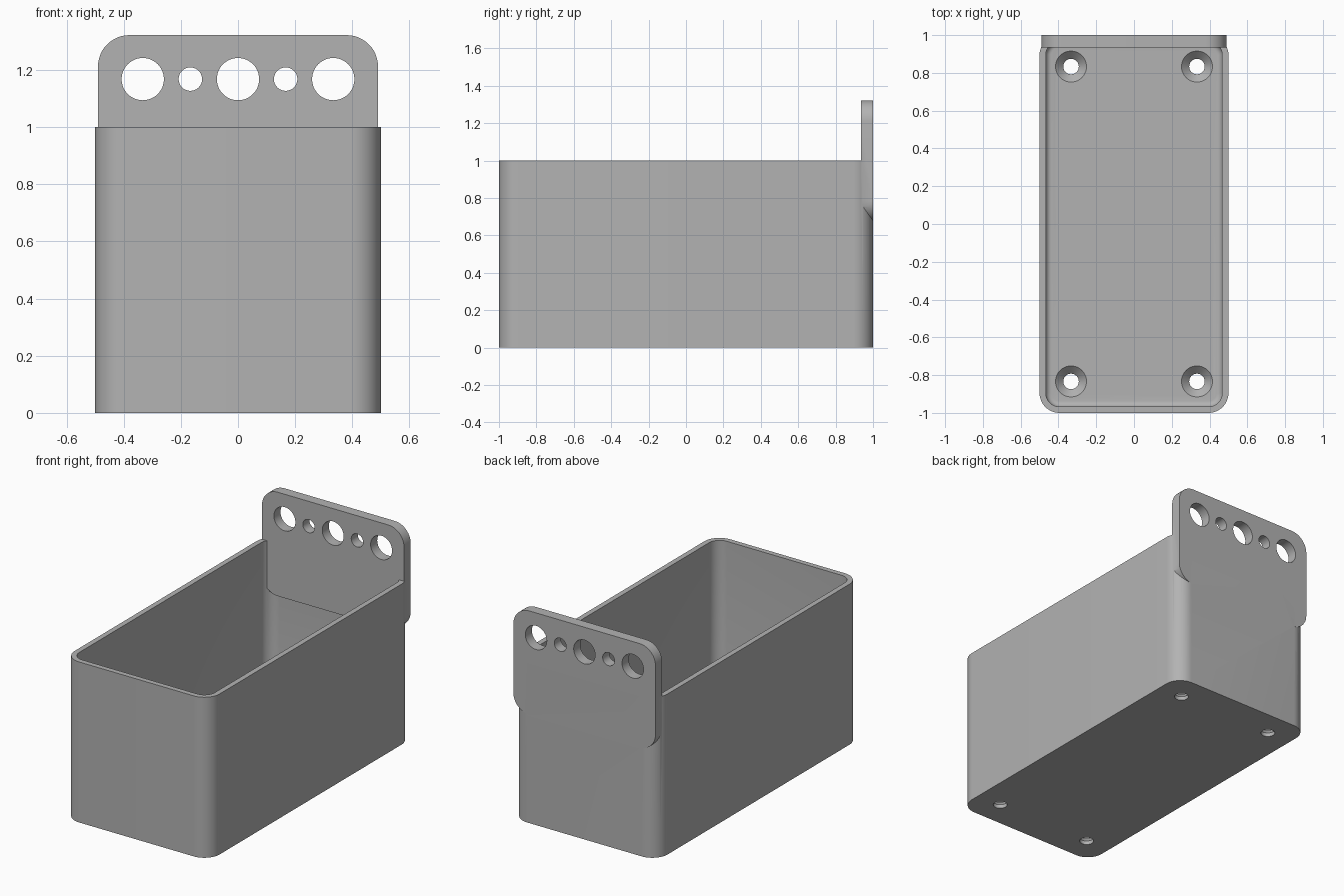
import bpy, bmesh, math

if "Cube" in bpy.data.objects:
    bpy.data.objects.remove(bpy.data.objects["Cube"])

grey = bpy.data.materials.new("warm_grey")
grey.diffuse_color = (0.45, 0.45, 0.45, 1)
grey.use_nodes = True
grey.node_tree.nodes["Principled BSDF"].inputs["Base Color"].default_value = grey.diffuse_color


def rounded_rect(hx, hy, r, n=12):
    """Outline of a rounded rectangle, counter-clockwise."""
    pts = []
    for k, (sx, sy) in enumerate([(1, 1), (-1, 1), (-1, -1), (1, -1)]):
        for i in range(n + 1):
            a = math.pi / 2 * (k + i / n)
            pts.append((sx * (hx - r) + r * math.cos(a), sy * (hy - r) + r * math.sin(a)))
    return pts


def circle(r, n=48):
    return [(r * math.cos(2 * math.pi * i / n), r * math.sin(2 * math.pi * i / n)) for i in range(n)]


def loft(name, layers):
    """Closed solid through stacked outlines given as (outline, z)."""
    bm = bmesh.new()
    rings = [[bm.verts.new((x, y, z)) for x, y in pts] for pts, z in layers]
    for a, b in zip(rings, rings[1:]):
        for i in range(len(a)):
            j = (i + 1) % len(a)
            bm.faces.new((a[i], a[j], b[j], b[i]))
    bm.faces.new(rings[0][::-1])
    bm.faces.new(rings[-1])
    bmesh.ops.recalc_face_normals(bm, faces=bm.faces)
    mesh = bpy.data.meshes.new(name)
    bm.to_mesh(mesh)
    bm.free()
    ob = bpy.data.objects.new(name, mesh)
    bpy.context.collection.objects.link(ob)
    mesh.materials.append(grey)
    return ob


def combine(target, tool, operation):
    """Apply a boolean and discard the tool."""
    mod = target.modifiers.new("combine", 'BOOLEAN')
    mod.operation, mod.object, mod.solver = operation, tool, 'EXACT'
    bpy.context.view_layer.objects.active = target
    bpy.ops.object.modifier_apply(modifier=mod.name)
    bpy.data.objects.remove(tool)


# Open box with rounded vertical corners
WALL, FLOOR, FILLET = 0.033, 0.065, 0.03
box = loft("box", [(rounded_rect(0.5, 1, 0.105), 0), (rounded_rect(0.5, 1, 0.105), 1)])

# Cavity with a filleted floor edge
layers = []
for i in range(7):
    a = math.pi / 2 * i / 6
    inset = WALL + FILLET * (1 - math.sin(a))
    layers.append((rounded_rect(0.5 - inset, 1 - inset, 0.105 - inset),
                   FLOOR + FILLET * (1 - math.cos(a))))
layers.append((rounded_rect(0.5 - WALL, 1 - WALL, 0.105 - WALL), 1.2))
combine(box, loft("cavity", layers), 'DIFFERENCE')

# Hanging plate, flush with the back
Z0, Z1, THICK = 0.675, 1.322, 0.065
plate = loft("hanging_plate", [(rounded_rect(0.49, (Z1 - Z0) / 2, 0.11), 0),
                               (rounded_rect(0.49, (Z1 - Z0) / 2, 0.11), THICK)])
plate.rotation_euler.x = math.pi / 2
plate.location = (0, 1, (Z0 + Z1) / 2)
bpy.context.view_layer.update()
combine(box, plate, 'UNION')

# Row of large and small holes in the plate
for i in range(-2, 3):
    r = 0.041 if i % 2 else 0.074
    hole = loft("plate_hole", [(circle(r), -0.1), (circle(r), 0.2)])
    hole.rotation_euler.x = math.pi / 2
    hole.location = (i / 6, 1, 1.168)
    bpy.context.view_layer.update()
    combine(box, hole, 'DIFFERENCE')

# Countersunk screw holes in the floor
for x in (-1 / 3, 1 / 3):
    for y in (-5 / 6, 5 / 6):
        hole = loft("screw_hole", [(circle(0.041), -0.1), (circle(0.041), FLOOR - 0.041),
                                   (circle(0.082), FLOOR), (circle(0.082), FLOOR + 0.05)])
        hole.location = (x, y, 0)
        bpy.context.view_layer.update()
        combine(box, hole, 'DIFFERENCE')

# Smooth curved surfaces, sharp edges kept
box.name = "box_with_hanging_plate"
bpy.ops.object.select_all(action='DESELECT')
box.select_set(True)
bpy.context.view_layer.objects.active = box
bpy.ops.object.shade_smooth_by_angle(angle=math.radians(30))
